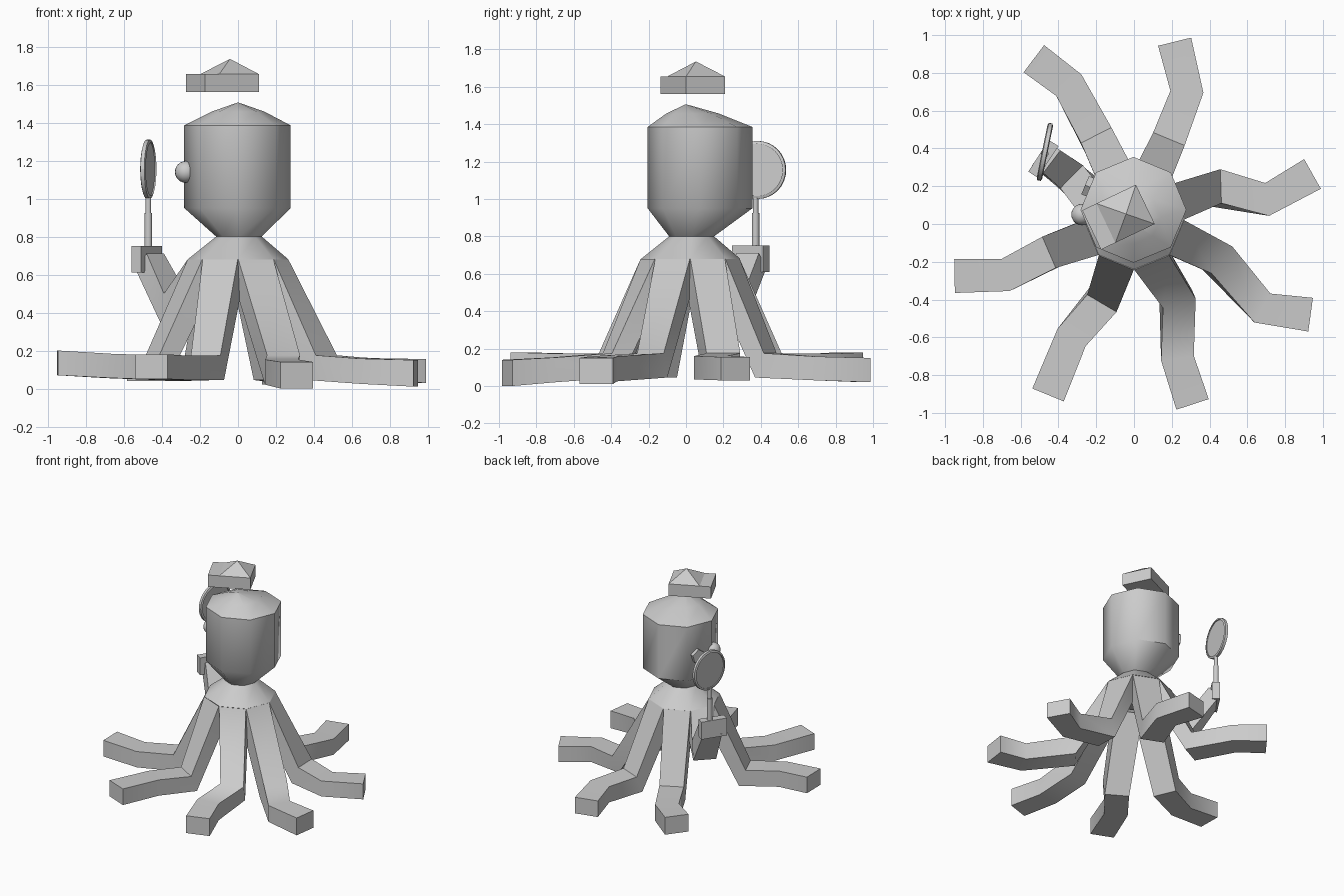
import bpy, bmesh, math
from mathutils import Vector, Matrix

if "Cube" in bpy.data.objects:
    bpy.data.objects.remove(bpy.data.objects["Cube"])

grey = bpy.data.materials.new("light_grey")
grey.diffuse_color = (0.6, 0.6, 0.6, 1)
grey.use_nodes = True
grey.node_tree.nodes["Principled BSDF"].inputs["Base Color"].default_value = grey.diffuse_color


def make(name, bm, smooth=None):
    bmesh.ops.recalc_face_normals(bm, faces=bm.faces[:])
    me = bpy.data.meshes.new(name)
    bm.to_mesh(me)
    bm.free()
    me.materials.append(grey)
    ob = bpy.data.objects.new(name, me)
    bpy.context.collection.objects.link(ob)
    if smooth:
        bpy.ops.object.select_all(action='DESELECT')
        bpy.context.view_layer.objects.active = ob
        ob.select_set(True)
        bpy.ops.object.shade_smooth_by_angle(angle=math.radians(smooth))
    return ob


def loft(name, rings, smooth=None):
    """Skin equal-sized rings of points and cap both ends."""
    bm = bmesh.new()
    vs = [[bm.verts.new(p) for p in r] for r in rings]
    n = len(vs[0])
    for a, b in zip(vs, vs[1:]):
        for i in range(n):
            j = (i + 1) % n
            bm.faces.new((a[i], a[j], b[j], b[i]))
    bm.faces.new(vs[0])
    bm.faces.new(vs[-1])
    bmesh.ops.remove_doubles(bm, verts=bm.verts[:], dist=0.003)
    return make(name, bm, smooth)


def octagon(cx, cy, z, r):
    return [(cx + r * math.cos(k * math.pi / 4), cy + r * math.sin(k * math.pi / 4), z)
            for k in range(8)]


# head, neck and shoulders
loft("head_and_body", [
    octagon(0, 0.02, 0.62, 0.16), octagon(0, 0.025, 0.68, 0.265),
    octagon(0.005, 0.03, 0.8, 0.12), octagon(-0.003, 0.075, 0.95, 0.28),
    octagon(-0.003, 0.075, 1.385, 0.28), octagon(0, 0.035, 1.457, 0.14),
    octagon(0, 0, 1.505, 0.004)], 50)


# four-sided limb, from pairs of top and bottom centre points
def limb(name, pairs, widths, first_side):
    rings = []
    for i, (t, b) in enumerate(pairs):
        t, b = Vector(t), Vector(b)
        if i == 0:
            side = Vector(first_side)
        else:
            dirs = []
            for p, q in ((i - 1, i), (i, i + 1)):
                if q < len(pairs):
                    d = Vector(pairs[q][0]) - Vector(pairs[p][0])
                    d.z = 0
                    dirs.append(d.normalized())
            d = sum(dirs, Vector()).normalized()
            side = Vector((-d.y, d.x, 0))
        s = side * widths[i] / 2
        rings.append([t + s, t - s, b - s, b + s])
    return loft(name, rings, 60)


def root(deg):
    a = math.radians(deg)
    out = Vector((math.cos(a), math.sin(a), 0))
    c = Vector((0, 0.022, 0))
    return ((c + out * 0.245 + Vector((0, 0, 0.68)), c + out * 0.15 + Vector((0, 0, 0.60))),
            (-out.y, out.x, 0), out)


# seven standing tentacles: angle, knee, bend, tip, tip underside, tip upper side
legs = [
    (202.5, (-0.45, -0.15), (-0.68, -0.27), (-0.95, -0.275), 0.07, 0.20),
    (247.5, (-0.17, -0.42), (-0.33, -0.60), (-0.455, -0.905), 0.05, 0.18),
    (292.5, (0.24, -0.42), (0.23, -0.71), (0.31, -0.955), 0.00, 0.14),
    (337.5, (0.465, -0.19), (0.68, -0.445), (0.935, -0.48), 0.01, 0.15),
    (22.5, (0.46, 0.20), (0.705, 0.13), (0.945, 0.265), 0.03, 0.155),
    (67.5, (0.185, 0.45), (0.28, 0.70), (0.215, 0.965), 0.02, 0.15),
    (112.5, (-0.20, 0.47), (-0.345, 0.735), (-0.53, 0.875), 0.04, 0.18),
]
for n, (deg, knee, bend, tip, lo, hi) in enumerate(legs):
    base, side, out = root(deg)
    k = Vector((*knee, 0))
    kb = k - out * 0.05
    limb(f"tentacle_{n + 1}", [
        base,
        ((*knee, 0.175), (kb.x, kb.y, 0.045)),
        ((*bend, (hi + 0.165) / 2), (*bend, (lo + 0.04) / 2)),
        ((*tip, hi), (*tip, lo))], (0.2, 0.18, 0.175, 0.18), side)

# raised tentacle holding the lens
base, side, out = root(157.5)
limb("raised_arm", [base,
     ((-0.33, 0.25, 0.50), (-0.35, 0.26, 0.35)),
     ((-0.435, 0.33, 0.71), (-0.495, 0.37, 0.63))], (0.2, 0.17, 0.15), side)


def box(name, loc, size, rot):
    bm = bmesh.new()
    bmesh.ops.create_cube(bm, size=1, matrix=Matrix.Translation(loc)
                          @ Matrix.Rotation(math.radians(rot), 4, 'Z')
                          @ Matrix.Diagonal((*size, 1)))
    return make(name, bm)


box("hand", (-0.48, 0.345, 0.68), (0.2, 0.06, 0.14), 57)


def disc(name, loc, axis, r, depth, sides, smooth=40):
    bm = bmesh.new()
    m = Matrix.Translation(loc) @ Vector(axis).to_track_quat('Z', 'Y').to_matrix().to_4x4()
    bmesh.ops.create_cone(bm, cap_ends=True, segments=sides, radius1=r, radius2=r,
                          depth=depth, matrix=m)
    return make(name, bm, smooth)


# magnifying lens, rim and handle
lens_c, lens_n = Vector((-0.472, 0.382, 1.155)), Vector((-0.975, 0.2, 0))
disc("lens", lens_c, lens_n, 0.145, 0.014, 32)
q = lens_n.to_track_quat('Z', 'Y')
rim = []
for k in range(33):
    a = k * math.tau / 32
    d = q @ Vector((math.cos(a), math.sin(a), 0))
    n = q @ Vector((0, 0, 1))
    rim.append([lens_c + d * r + n * h for r, h in
                ((0.140, -0.015), (0.155, -0.010), (0.155, 0.010), (0.140, 0.015))])
loft("lens_rim", rim, 40)
disc("lens_handle", (-0.472, 0.372, 0.87), (0, 0, 1), 0.015, 0.27, 12)
disc("handle_grip", (-0.472, 0.372, 0.83), (0, 0, 1), 0.02, 0.19, 12)

# eyes: one bulging, one flat five-sided patch
bm = bmesh.new()
bmesh.ops.create_uvsphere(bm, u_segments=20, v_segments=12, radius=0.057,
                          matrix=Matrix.Translation((-0.275, 0.05, 1.14)))
make("bulging_eye", bm, 60)
disc("flat_eye", (-0.245, 0.20, 1.14), (-0.924, 0.383, 0), 0.055, 0.03, 5, None)

# cap: block with a brim, and a pyramid crown on its square part
back_l, back_r = Vector((0.01, 0.208, 0)), Vector((0.11, 0.0, 0))
fwd = Vector((-0.903, -0.43, 0))


def quad(length, z):
    return [p + Vector((0, 0, z)) for p in
            (back_l, back_r, back_r + fwd * length, back_l + fwd * length)]


loft("cap_block", [quad(0.315, 1.56), quad(0.315, 1.655)])
bm = bmesh.new()
ring = [bm.verts.new(p) for p in quad(0.231, 1.655)]
apex = bm.verts.new((-0.042, 0.053, 1.735))
for i in range(4):
    bm.faces.new((ring[i], ring[(i + 1) % 4], apex))
make("cap_crown", bm)
